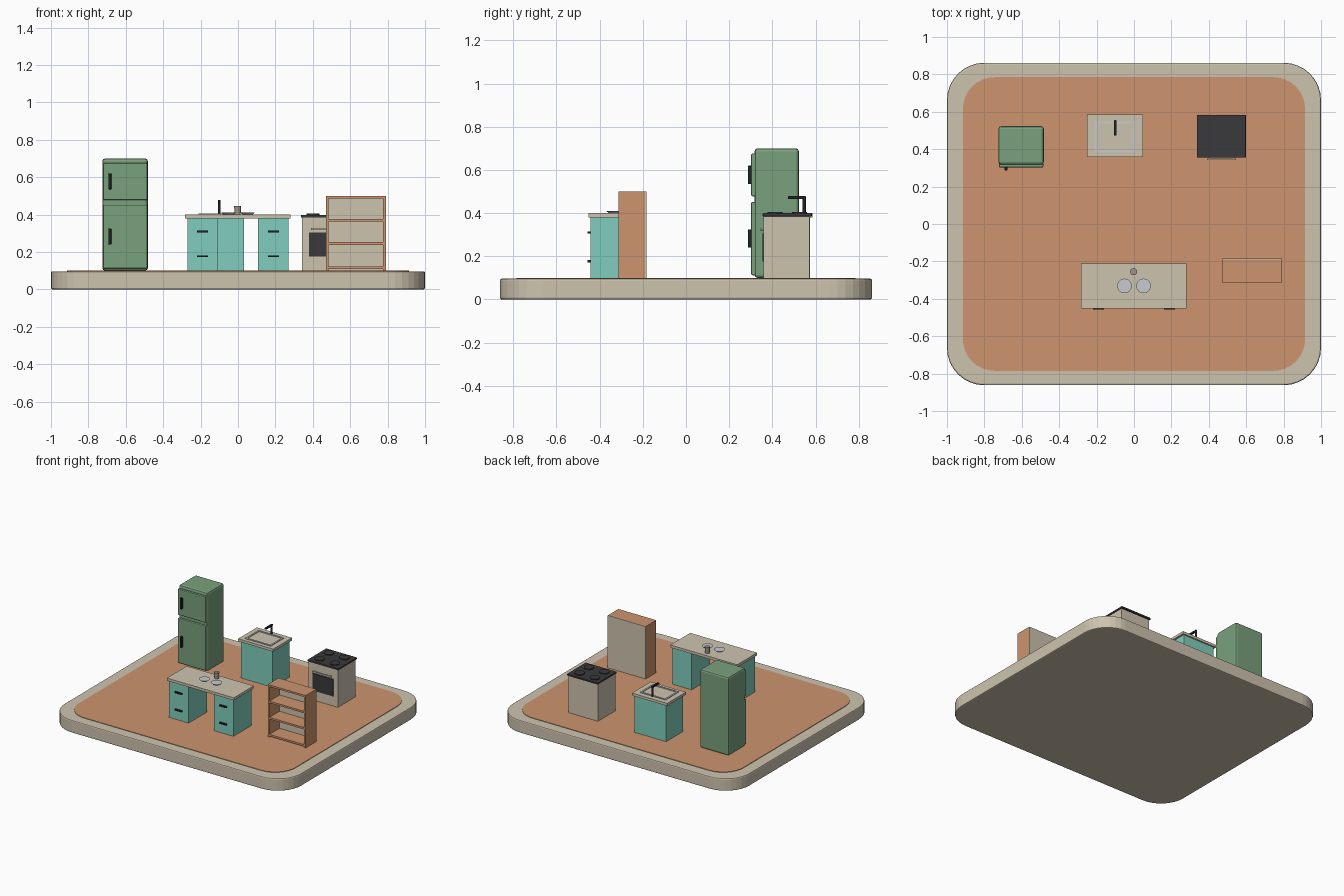
import bpy, bmesh, math
from mathutils import Vector

old = bpy.data.objects.get("Cube")
if old:
    bpy.data.objects.remove(old, do_unlink=True)


def material(name, r, g, b):
    # sRGB bytes to a flat linear colour
    lin = [((c / 255 + 0.055) / 1.055) ** 2.4 for c in (r, g, b)] + [1]
    m = bpy.data.materials.new(name)
    m.use_nodes = True
    m.diffuse_color = lin
    m.node_tree.nodes["Principled BSDF"].inputs["Base Color"].default_value = lin
    return m


CREAM = material("cream", 206, 196, 175)
WOOD = material("warm wood", 205, 149, 110)
GREEN = material("fridge green", 122, 161, 125)
TEAL = material("cabinet teal", 129, 206, 189)
DARK = material("charcoal", 58, 58, 60)
BLACK = material("black metal", 32, 34, 37)
STEEL = material("pale steel", 200, 202, 206)
CUP = material("cup grey", 160, 152, 138)


def finish(name, bm, mat, bevel=0, segments=2):
    bmesh.ops.recalc_face_normals(bm, faces=bm.faces)
    mesh = bpy.data.meshes.new(name)
    bm.to_mesh(mesh)
    bm.free()
    mesh.materials.append(mat)
    ob = bpy.data.objects.new(name, mesh)
    bpy.context.collection.objects.link(ob)
    if bevel:
        mod = ob.modifiers.new("Bevel", "BEVEL")
        mod.width, mod.segments = bevel, segments
        mod.limit_method, mod.angle_limit = "ANGLE", math.radians(40)
    return ob


def box(name, x, y, z, mat, bevel=0):
    """Box from (min, max) ranges."""
    bm = bmesh.new()
    bmesh.ops.create_cube(bm, size=1)
    for v in bm.verts:
        v.co = Vector([(r[0] + r[1]) / 2 + c * (r[1] - r[0])
                       for c, r in zip(v.co, (x, y, z))])
    return finish(name, bm, mat, bevel)


def disc(name, x, y, z, radius, mat, low=None, sides=24):
    """Upright cylinder, optionally tapered towards the bottom."""
    bm = bmesh.new()
    bmesh.ops.create_cone(bm, cap_ends=True, segments=sides, radius1=low or radius,
                          radius2=radius, depth=z[1] - z[0])
    bmesh.ops.translate(bm, verts=bm.verts, vec=(x, y, sum(z) / 2))
    return finish(name, bm, mat)


def slab(name, hx, hy, r, z, mat, bevel=0):
    """Rounded rectangle extruded between two heights."""
    bm = bmesh.new()
    ring = []
    for k, (sx, sy) in enumerate(((1, 1), (-1, 1), (-1, -1), (1, -1))):
        for i in range(9):
            a = (k + i / 8) * math.pi / 2
            ring.append(bm.verts.new((sx * (hx - r) + r * math.cos(a),
                                      sy * (hy - r) + r * math.sin(a), z[0])))
    face = bm.faces.new(ring)
    ext = bmesh.ops.extrude_face_region(bm, geom=[face])
    top = [g for g in ext["geom"] if isinstance(g, bmesh.types.BMVert)]
    bmesh.ops.translate(bm, verts=top, vec=(0, 0, z[1] - z[0]))
    return finish(name, bm, mat, bevel)


# Base platform and floor
slab("platform", 1, 0.862, 0.2, (0, 0.096), CREAM, 0.008)
slab("floor", 0.915, 0.785, 0.17, (0.09, 0.1), WOOD)

# Fridge
FX = (-0.725, -0.482)
box("fridge_body", FX, (0.318, 0.523), (0.1, 0.7), GREEN, 0.014)
for part, z, hz in (("lower", (0.112, 0.452), (0.24, 0.325)),
                    ("upper", (0.478, 0.676), (0.535, 0.62))):
    box("fridge_door_" + part, (FX[0] + 0.003, FX[1] - 0.003), (0.302, 0.325), z, GREEN, 0.006)
    box("fridge_handle_" + part, (-0.692, -0.677), (0.287, 0.303), hz, BLACK, 0.003)

# Sink cabinet with worktop, steel basin rim and tap
box("sink_cabinet", (-0.235, 0.033), (0.37, 0.575), (0.1, 0.38), TEAL)
box("sink_worktop", (-0.25, 0.047), (0.358, 0.585), (0.38, 0.4), CREAM)
SX, SY, W, RZ = (-0.21, 0.006), (0.386, 0.548), 0.012, (0.398, 0.405)
for i in range(2):
    x = SX[i] + (W if i == 0 else -W)
    y = SY[i] + (W if i == 0 else -W)
    box("sink_rim_side", sorted((SX[i], x)), SY, RZ, STEEL)
    box("sink_rim_end", (SX[0] + W, SX[1] - W), sorted((SY[i], y)), RZ, STEEL)
disc("tap_post", -0.1, 0.548, (0.4, 0.478), 0.0075, BLACK, sides=12)
box("tap_spout", (-0.107, -0.093), (0.473, 0.555), (0.465, 0.479), BLACK, 0.003)

# Stove
box("stove_body", (0.343, 0.592), (0.36, 0.572), (0.1, 0.385), CREAM)
box("stove_top", (0.337, 0.598), (0.355, 0.583), (0.385, 0.398), DARK, 0.002)
for x in (0.401, 0.53):
    for y in (0.412, 0.525):
        disc("burner", x, y, (0.397, 0.405), 0.035, DARK)
box("oven_window", (0.38, 0.555), (0.355, 0.362), (0.175, 0.305), DARK)
box("oven_handle", (0.39, 0.545), (0.342, 0.35), (0.317, 0.329), CREAM)
for x in (0.397, 0.53):
    box("oven_handle_post", (x, x + 0.008), (0.348, 0.362), (0.319, 0.327), CREAM)

# Island with two drawer pedestals
box("island_worktop", (-0.284, 0.281), (-0.452, -0.212), (0.38, 0.4), CREAM)
for side in (-1, 1):
    c = side * 0.189
    box("island_pedestal", (c - 0.082, c + 0.082), (-0.443, -0.222), (0.1, 0.38), TEAL)
    for z in (0.177, 0.31):
        box("drawer_handle", (c - 0.029, c + 0.029), (-0.456, -0.442), (z - 0.005, z + 0.005), BLACK)

# Tableware
for x in (-0.051, 0.051):
    disc("plate", x, -0.331, (0.4, 0.41), 0.039, STEEL, low=0.026)
disc("cup", -0.002, -0.255, (0.4, 0.447), 0.019, CUP, low=0.016, sides=16)

# Bookshelf with cream back panel
BX, BY = (0.47, 0.79), (-0.312, -0.19)
for i in range(2):
    inner = BX[i] + (0.014 if i == 0 else -0.014)
    box("shelf_side", sorted((BX[i], inner)), BY, (0.1, 0.5), WOOD)
for z in (0.108, 0.238, 0.362, 0.486):
    box("shelf_board", (BX[0] + 0.014, BX[1] - 0.014), BY, (z, z + 0.014), WOOD)
box("shelf_back", BX, (-0.19, -0.184), (0.1, 0.5), CREAM)
